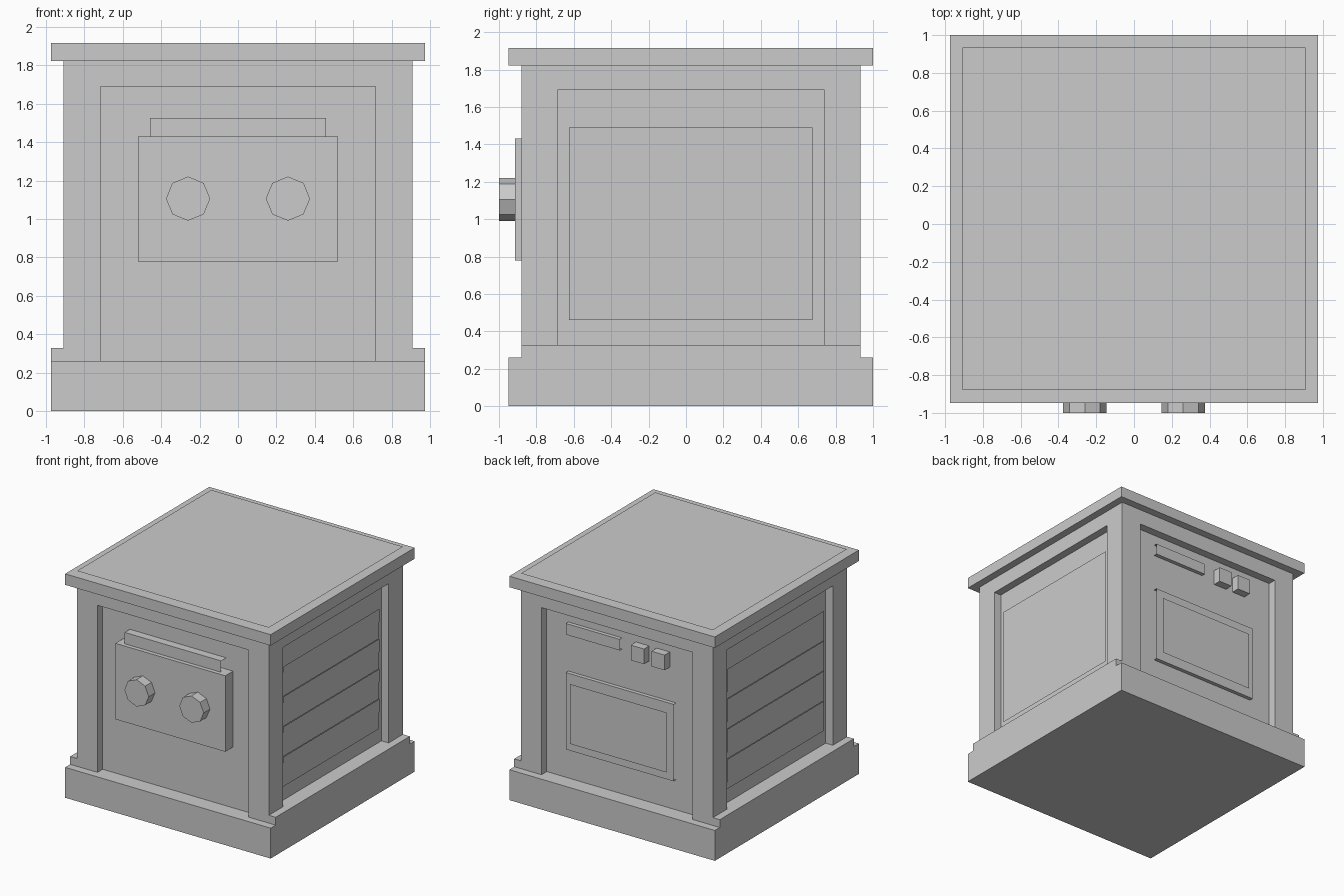
import bpy, bmesh, math

if "Cube" in bpy.data.objects:
    bpy.data.objects.remove(bpy.data.objects["Cube"])

grey = bpy.data.materials.new("plain grey")
grey.diffuse_color = (0.6, 0.6, 0.6, 1)
grey.use_nodes = True
grey.node_tree.nodes["Principled BSDF"].inputs["Base Color"].default_value = grey.diffuse_color


def finish(name, bm, recalc=True):
    if recalc:
        bmesh.ops.recalc_face_normals(bm, faces=bm.faces)
    me = bpy.data.meshes.new(name)
    bm.to_mesh(me)
    bm.free()
    me.materials.append(grey)
    ob = bpy.data.objects.new(name, me)
    bpy.context.collection.objects.link(ob)
    return ob


def box(name, x, y, z, open_ends=False):
    bm = bmesh.new()
    bmesh.ops.create_cube(bm, size=1)
    if open_ends:
        ends = [f for f in bm.faces if abs(f.normal.x) > .9]
        bmesh.ops.delete(bm, geom=ends, context='FACES_ONLY')
    for v in bm.verts:
        v.co = [r[0] if c < 0 else r[1] for c, r in zip(v.co, (x, y, z))]
    return finish(name, bm, not open_ends)


def prism(name, pts, offset):
    """Extrude a closed loop of 3D points along an offset."""
    bm = bmesh.new()
    f = bm.faces.new([bm.verts.new(p) for p in pts])
    ext = bmesh.ops.extrude_face_region(bm, geom=[f])
    bmesh.ops.translate(bm, vec=offset,
                        verts=[v for v in ext["geom"] if isinstance(v, bmesh.types.BMVert)])
    return finish(name, bm)


def sheet(name, quads, facing):
    """Thin floating panel made of four-cornered faces."""
    bm = bmesh.new()
    for q in quads:
        f = bm.faces.new([bm.verts.new(p) for p in q])
        f.normal_update()
        if f.normal.dot(facing) < 0:
            f.normal_flip()
    return finish(name, bm, False)


def sided(s, a, b):
    return (a, b) if s > 0 else (-b, -a)


# Plinth, lid and the upper rail of the cabinet
box("plinth", (-.973, .973), (-.948, 1.0), (0, .26))
box("lid", (-.973, .973), (-.948, 1.0), (1.822, 1.916))
box("top_rail", (-.908, .908), (-.88, .933), (1.69, 1.822))
zt = 1.932
sheet("lid_panel", [[(-.908, -.88, zt), (.908, -.88, zt), (.908, .935, zt), (-.908, .935, zt)]],
      (0, 0, 1))

# Recessed core, showing as the panels on all four sides
box("core", (-.84, .84), (-.81, .862), (.26, 1.69))

for s, side in ((1, "right"), (-1, "left")):
    # Corner posts
    box(side + "_front_post", sided(s, .715, .908), (-.88, -.688), (.26, 1.69))
    box(side + "_back_post", sided(s, .715, .908), (.74, .933), (.26, 1.69))
    # Raised ledge on the plinth
    box(side + "_ledge", sided(s, .80, .973), (-.88, .933), (.26, .327))
    # Vent panel with four shallow louvres
    h = 1.03 / 4
    quads = []
    for i in range(4):
        z0, z1 = .46 + i * h, .46 + (i + 1) * h
        a, b = s * .862, s * .867
        quads.append([(a, -.625, z0), (a, .675, z0), (b, .675, z1), (b, -.625, z1)])
    sheet(side + "_vent", quads, (s, 0, 0))
    # Eight-sided front knob
    ring = [(s * .26 + .115 * math.sin(k * math.pi / 4), -.91,
             1.106 + .115 * math.cos(k * math.pi / 4)) for k in range(8)]
    prism(side + "_knob", ring, (0, -.09, 0))

# Front control box with the bar above it
box("control_box", (-.52, .52), (-.915, -.80), (.78, 1.43))
box("control_bar", (-.457, .457), (-.88, -.81), (1.43, 1.527), True)

# Back bar and two buttons
box("back_bar", (0, .51), (.862, .895), (1.50, 1.595), True)
for i, x in enumerate((-.255, -.45)):
    box(f"back_button_{i + 1}", (x, x + .125), (.85, .932), (1.465, 1.595))

# Back hatch with its floating face panel
box("back_hatch", (-.51, .51), (.862, .895), (.517, 1.175), True)
sheet("hatch_panel", [[(-.457, .913, .585), (.457, .913, .585),
                       (.457, .913, 1.097), (-.457, .913, 1.097)]], (0, 1, 0))
